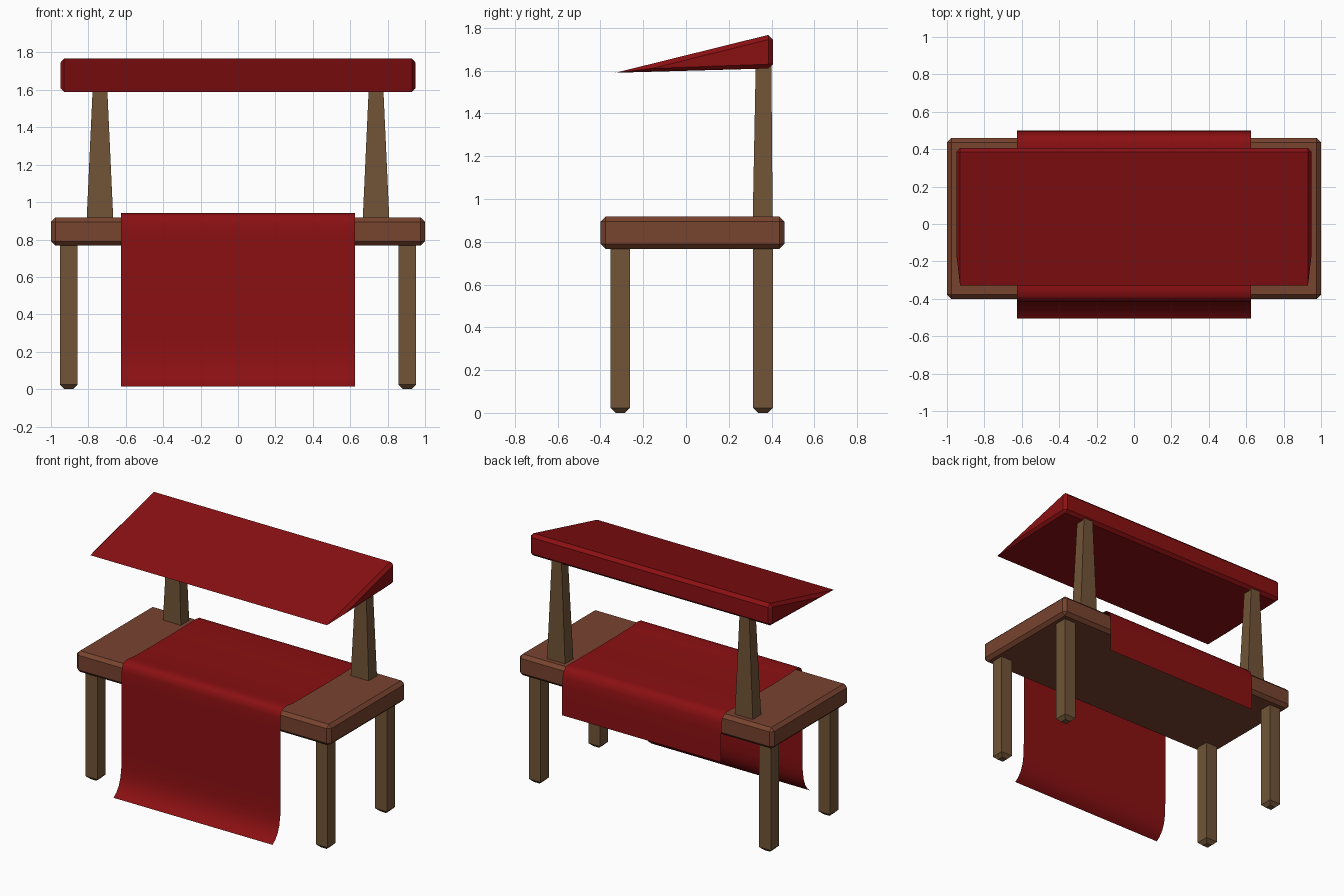
import bpy, bmesh
from mathutils import Vector

if "Cube" in bpy.data.objects:
    bpy.data.objects.remove(bpy.data.objects["Cube"])


def mat(name, rgb):
    m = bpy.data.materials.new(name)
    m.diffuse_color = (*rgb, 1)
    m.use_nodes = True
    m.node_tree.nodes["Principled BSDF"].inputs["Base Color"].default_value = m.diffuse_color
    return m


RED = mat("red cloth", (0.255, 0.005, 0.006))
BROWN = mat("reddish brown wood", (0.185, 0.056, 0.028))
WOOD = mat("post wood", (0.165, 0.089, 0.037))


def finish(name, bm, material):
    me = bpy.data.meshes.new(name)
    bm.to_mesh(me)
    bm.free()
    me.materials.append(material)
    ob = bpy.data.objects.new(name, me)
    bpy.context.collection.objects.link(ob)
    return ob


def hull(name, points, material):
    """Closed convex solid around the given points."""
    bm = bmesh.new()
    for p in points:
        bm.verts.new(p)
    bmesh.ops.convex_hull(bm, input=bm.verts)
    bmesh.ops.dissolve_limit(bm, angle_limit=0.01, verts=bm.verts, edges=bm.edges)
    bmesh.ops.recalc_face_normals(bm, faces=bm.faces)
    return finish(name, bm, material)


def rect(x0, x1, y0, y1, z):
    return [(x, y, z) for x in (x0, x1) for y in (y0, y1)]


# table top: chamfered slab
bm = bmesh.new()
bmesh.ops.create_cube(bm, size=1)
for v in bm.verts:
    v.co = Vector((v.co.x * 2, v.co.y * 0.86 + 0.03, v.co.z * 0.15 + 0.842))
bmesh.ops.bevel(bm, geom=bm.edges[:], offset=0.023, segments=1, affect='EDGES')
finish("table_top", bm, BROWN)

for s, side in ((-1, "left"), (1, "right")):
    # legs with chamfered feet
    for y, end in ((-0.307, "front"), (0.36, "back")):
        x, r, c = s * 0.905, 0.046, 0.024
        hull(f"{end}_{side}_leg",
             rect(x - r + c, x + r - c, y - r + c, y + r - c, 0)
             + rect(x - r, x + r, y - r, y + r, c)
             + rect(x - r, x + r, y - r, y + r, 0.78), WOOD)
    # tapered canopy posts
    x = s * 0.738
    hull(f"{side}_canopy_post",
         rect(x - 0.071, x + 0.071, 0.312, 0.405, 0.91)
         + rect(x - 0.038, x + 0.038, 0.326, 0.399, 1.63), WOOD)

# canopy: wedge with chamfered back and a sharp front edge
pts = []
for s in (-1, 1):
    pts += [(s * 0.93, -0.33, 1.59), (s * 0.95, -0.16, 1.61),
            (s * 0.93, 0.385, 1.767), (s * 0.95, 0.385, 1.745),
            (s * 0.95, 0.385, 1.63), (s * 0.93, 0.385, 1.61),
            (s * 0.93, 0.407, 1.745), (s * 0.93, 0.407, 1.63)]
hull("canopy", pts, RED)

# cloth draped over the table: thin smooth sheet
profile = [(-0.505, 0.015), (-0.475, 0.038), (-0.447, 0.075), (-0.428, 0.125),
           (-0.418, 0.19), (-0.415, 0.30), (-0.415, 0.55), (-0.415, 0.80),
           (-0.413, 0.88), (-0.405, 0.92), (-0.385, 0.935), (-0.345, 0.941),
           (-0.28, 0.932), (-0.1, 0.929), (0.2, 0.929), (0.42, 0.931),
           (0.455, 0.928), (0.478, 0.908), (0.493, 0.87), (0.497, 0.80),
           (0.50, 0.70), (0.50, 0.60)]
bm = bmesh.new()
rows = [[bm.verts.new((x, y, z)) for x in (-0.625, 0.625)] for y, z in profile]
for a, b in zip(rows, rows[1:]):
    bm.faces.new((a[0], a[1], b[1], b[0])).smooth = True
finish("table_cloth", bm, RED)
